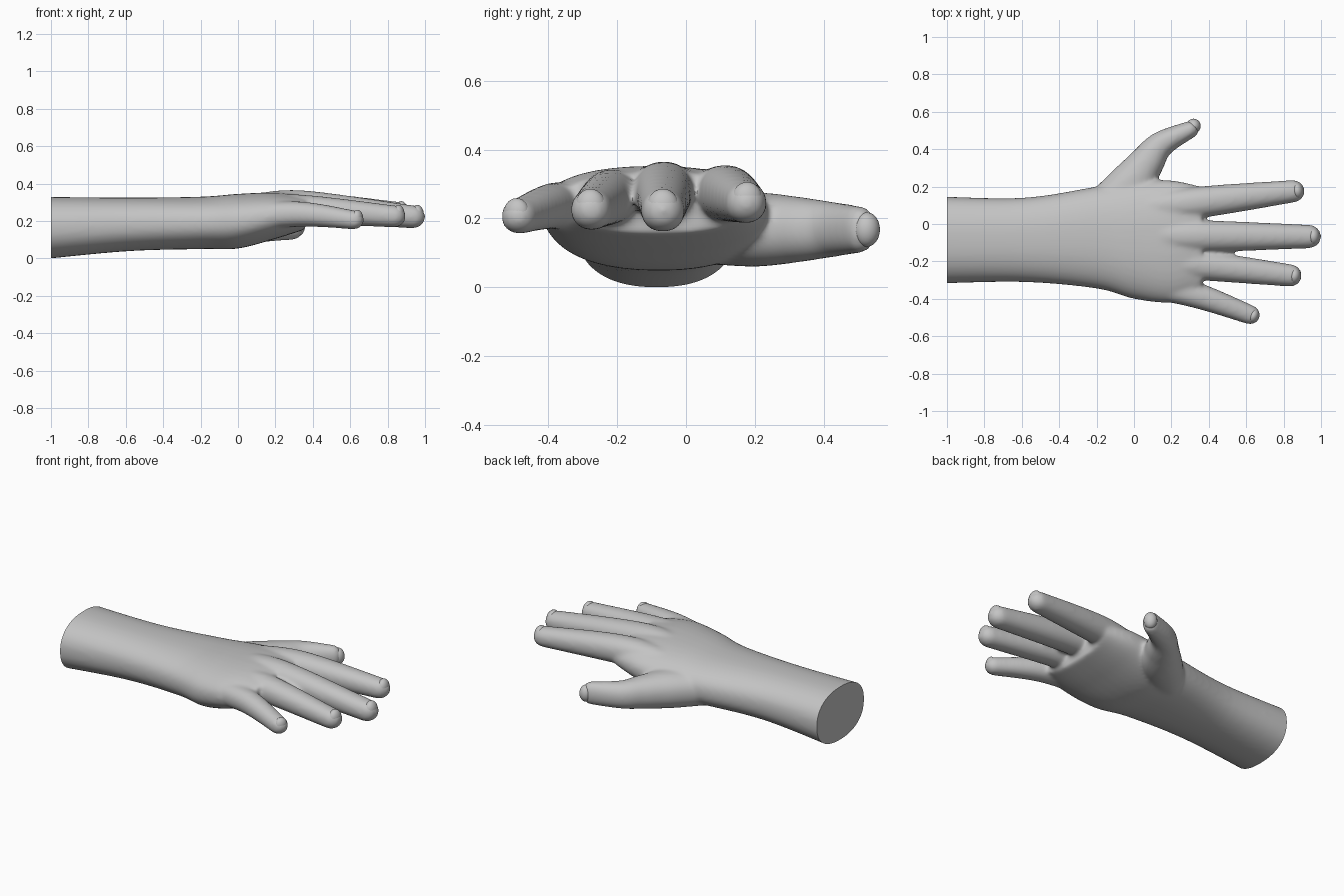
import bpy, bmesh
from math import sin, cos, pi, radians
from mathutils import Vector, Matrix

cube = bpy.data.objects.get("Cube")
if cube:
    bpy.data.objects.remove(cube)

UP = Vector((0, 0, 1))
SIDES = 40

skin = bpy.data.materials.new("soft grey skin")
skin.use_nodes = True
grey = (0.55, 0.55, 0.55, 1)
skin.diffuse_color = grey
skin.node_tree.nodes["Principled BSDF"].inputs["Base Color"].default_value = grey


def add_object(name, mesh):
    mesh.materials.clear()
    mesh.materials.append(skin)
    obj = bpy.data.objects.new(name, mesh)
    bpy.context.collection.objects.link(obj)
    return obj


def smooth(obj, angle):
    bpy.ops.object.select_all(action="DESELECT")
    obj.select_set(True)
    bpy.context.view_layer.objects.active = obj
    bpy.ops.object.shade_smooth_by_angle(angle=radians(angle))


def spline(rows, steps=8):
    """Catmull-Rom interpolation of rows of numbers."""
    rows = [Vector(r) for r in rows]
    last = len(rows) - 1
    out = []
    for i in range(last):
        a, b, c, d = (rows[max(0, min(last, i + k))] for k in (-1, 0, 1, 2))
        for s in range(steps):
            t = s / steps
            out.append(0.5 * (2 * b + (c - a) * t + (2 * a - 5 * b + 4 * c - d) * t * t
                              + (3 * b - a - 3 * c + d) * t ** 3))
    return out + [rows[-1]]


def ring(bm, centre, side, w, h, power):
    """Superellipse ring around a centre."""
    verts = []
    for k in range(SIDES):
        c, s = cos(2 * pi * k / SIDES), sin(2 * pi * k / SIDES)
        u = abs(c) ** (2 / power) * (1 if c > 0 else -1)
        v = abs(s) ** (2 / power) * (1 if s > 0 else -1)
        verts.append(bm.verts.new(centre + side * (w * u) + UP * (h * v)))
    return verts


def skin_rings(bm, rings):
    for a, b in zip(rings, rings[1:]):
        for k in range(SIDES):
            n = (k + 1) % SIDES
            bm.faces.new((a[k], a[n], b[n], b[k]))
    bm.faces.new(rings[0][::-1])
    bm.faces.new(rings[-1])


def add_digit(bm, rows):
    """Tapered tube with a rounded end; returns the end frame for the nail."""
    path = spline(rows)
    rings = []
    for i, p in enumerate(path):
        a, b = path[max(i - 1, 0)], path[min(i + 1, len(path) - 1)]
        along = Vector((b[0] - a[0], b[1] - a[1], 0)).normalized()
        rings.append(ring(bm, Vector(p[:3]), UP.cross(along), p[3], p[4], 2.15))
    end, w, h = Vector(p[:3]), p[3], p[4]
    for k in range(1, 7):
        t = k / 6.3 * pi / 2
        rings.append(ring(bm, end + along * (1.05 * w * sin(t)), UP.cross(along),
                          w * cos(t), h * cos(t), 2.15))
    skin_rings(bm, rings)
    return end, along, w, h


# Fingers: root, knuckle and tip, each as x, y, z, radius
fingers = {
    "index": [(0, .08, .25, .07), (.34, .115, .273, .084), (.85, .175, .245, .06)],
    "middle": [(.05, -.06, .26, .08), (.34, -.065, .28, .086), (.935, -.067, .222, .063)],
    "ring": [(.05, -.2, .245, .08), (.33, -.218, .262, .081), (.835, -.275, .225, .06)],
    "little": [(0, -.3, .215, .08), (.33, -.38, .237, .069), (.62, -.485, .206, .052)],
}
digits = {name: [(x, y, z, r, r * 0.98) for x, y, z, r in rows]
          for name, rows in fingers.items()}

# Thumb lies level and is deeper than wide: x, y, half width, half height
thumb = [(-.2, .06, .1, .1), (-.03, .2, .12, .108), (.065, .325, .095, .095),
         (.145, .425, .071, .08), (.3, .505, .046, .068)]
digits["thumb"] = [(x, y, .168, w, h) for x, y, w, h in thumb]

# Forearm and palm: x, low y, high y, low z, high z
palm = [(-1.1, -.32, .15, -.01, .33), (-.6, -.31, .14, .038, .325), (-.2, -.345, .2, .05, .33),
        (0, -.4, .23, .053, .345), (.2, -.42, .233, .105, .352), (.36, -.37, .2, .155, .335)]

bm = bmesh.new()
skin_rings(bm, [ring(bm, Vector((x, (y0 + y1) / 2, (z0 + z1) / 2)), Vector((0, 1, 0)),
                     (y1 - y0) / 2, (z1 - z0) / 2, 2.3)
                for x, y0, y1, z0, z1 in spline(palm)])
frames = {name: add_digit(bm, rows) for name, rows in digits.items()}
bmesh.ops.recalc_face_normals(bm, faces=bm.faces)
mesh = bpy.data.meshes.new("hand_blank")
bm.to_mesh(mesh)
bm.free()

# Fuse the volumes into one smooth skin
blank = add_object("hand_blank", mesh)
fuse = blank.modifiers.new("fuse", "REMESH")
fuse.mode = "VOXEL"
fuse.voxel_size = 0.01
soften = blank.modifiers.new("soften", "SMOOTH")
soften.factor = 0.5
soften.iterations = 16
bpy.context.view_layer.update()
fused = bpy.data.meshes.new_from_object(blank.evaluated_get(bpy.context.evaluated_depsgraph_get()))
bpy.data.objects.remove(blank)

# Cut the forearm flat and cap it
bm = bmesh.new()
bm.from_mesh(fused)
bmesh.ops.bisect_plane(bm, geom=bm.verts[:] + bm.edges[:] + bm.faces[:], dist=1e-5,
                       plane_co=(-1, 0, 0), plane_no=(1, 0, 0), clear_inner=True)
bmesh.ops.holes_fill(bm, edges=[e for e in bm.edges if e.is_boundary])
bmesh.ops.recalc_face_normals(bm, faces=bm.faces)
bm.to_mesh(fused)
bm.free()
smooth(add_object("hand_and_forearm", fused), 50)

# Nails: shallow shells rising just above the fingertips
for name, (end, along, w, h) in frames.items():
    side, top = UP.cross(along), UP
    if name == "thumb":
        side, top, w, h = UP, UP.cross(along), h, w
    centre = end + along * (w * 0.38) + top * (h * 0.2)
    axes = Matrix((along * (w * 0.55), side * (w * 0.74), top * (h * 0.84))).transposed()
    bm = bmesh.new()
    bmesh.ops.create_uvsphere(bm, u_segments=24, v_segments=14, radius=1,
                              matrix=Matrix.Translation(centre) @ axes.to_4x4())
    bmesh.ops.recalc_face_normals(bm, faces=bm.faces)
    mesh = bpy.data.meshes.new(name + "_nail")
    bm.to_mesh(mesh)
    bm.free()
    smooth(add_object(name + "_nail", mesh), 60)
